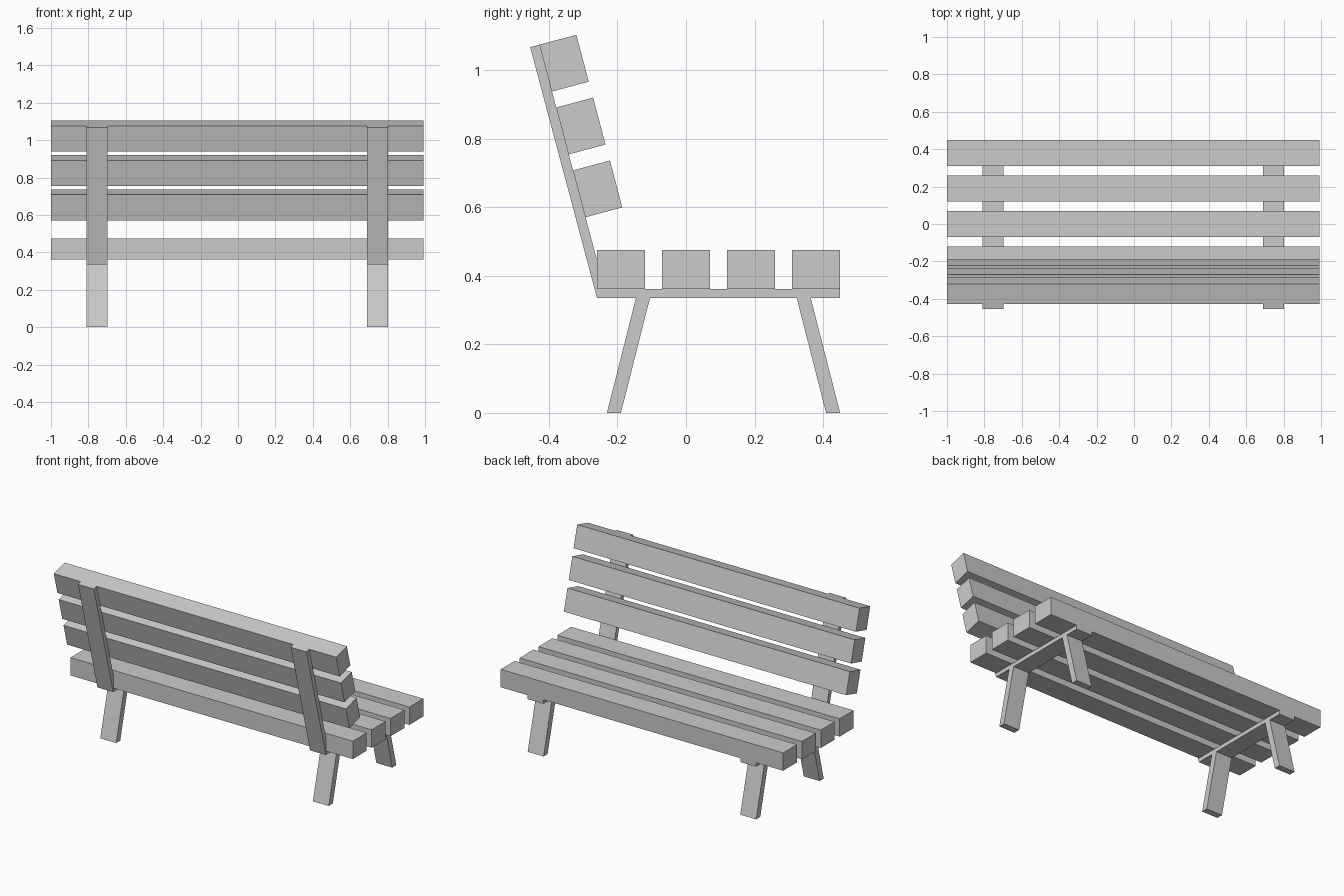
import bpy
import bmesh

if "Cube" in bpy.data.objects:
    bpy.data.objects.remove(bpy.data.objects["Cube"], do_unlink=True)

GREY = (0.6, 0.6, 0.6, 1)
grey = bpy.data.materials.new("plain_grey")
grey.use_nodes = True
grey.diffuse_color = GREY
grey.node_tree.nodes["Principled BSDF"].inputs["Base Color"].default_value = GREY


def extrude_profile(name, profile, x_min, x_max):
    """Extrude a (y, z) side profile along x."""
    bm = bmesh.new()
    face = bm.faces.new([bm.verts.new((x_min, y, z)) for y, z in profile])
    moved = bmesh.ops.extrude_face_region(bm, geom=[face])["geom"]
    verts = [v for v in moved if isinstance(v, bmesh.types.BMVert)]
    bmesh.ops.translate(bm, verts=verts, vec=(x_max - x_min, 0, 0))
    bmesh.ops.recalc_face_normals(bm, faces=bm.faces)
    mesh = bpy.data.meshes.new(name)
    bm.to_mesh(mesh)
    bm.free()
    mesh.materials.append(grey)
    obj = bpy.data.objects.new(name, mesh)
    bpy.context.collection.objects.link(obj)
    return obj


SLAT_X = (-1.0, 0.992)
RAIL_BOTTOM, RAIL_TOP, SEAT_TOP = 0.336, 0.361, 0.475

# Seat slats
for i in range(4):
    y = -0.26 + i * 0.19
    extrude_profile(f"seat_slat_{i + 1}",
                    [(y, RAIL_TOP), (y + 0.14, RAIL_TOP),
                     (y + 0.14, SEAT_TOP), (y, SEAT_TOP)], *SLAT_X)

# Backrest slats, leaning back with the supports
for i in range(3):
    y, z = -0.428 + i * 0.049, 1.075 - i * 0.1835
    extrude_profile(f"back_slat_{i + 1}",
                    [(y, z), (y + 0.108, z + 0.029),
                     (y + 0.144, z - 0.108), (y + 0.036, z - 0.137)], *SLAT_X)

# Bent side frames and splayed legs
for side, x in (("right", -0.81), ("left", 0.69)):
    span = (x, x + 0.112)
    extrude_profile(f"{side}_frame",
                    [(-0.26, RAIL_BOTTOM), (0.45, RAIL_BOTTOM), (0.45, RAIL_TOP),
                     (-0.237, RAIL_TOP), (-0.428, 1.075), (-0.455, 1.068)], *span)
    for end, top, foot in (("rear", -0.146, -0.231), ("front", 0.323, 0.409)):
        extrude_profile(f"{side}_{end}_leg",
                        [(foot, 0), (foot + 0.041, 0),
                         (top + 0.041, RAIL_BOTTOM), (top, RAIL_BOTTOM)], *span)
